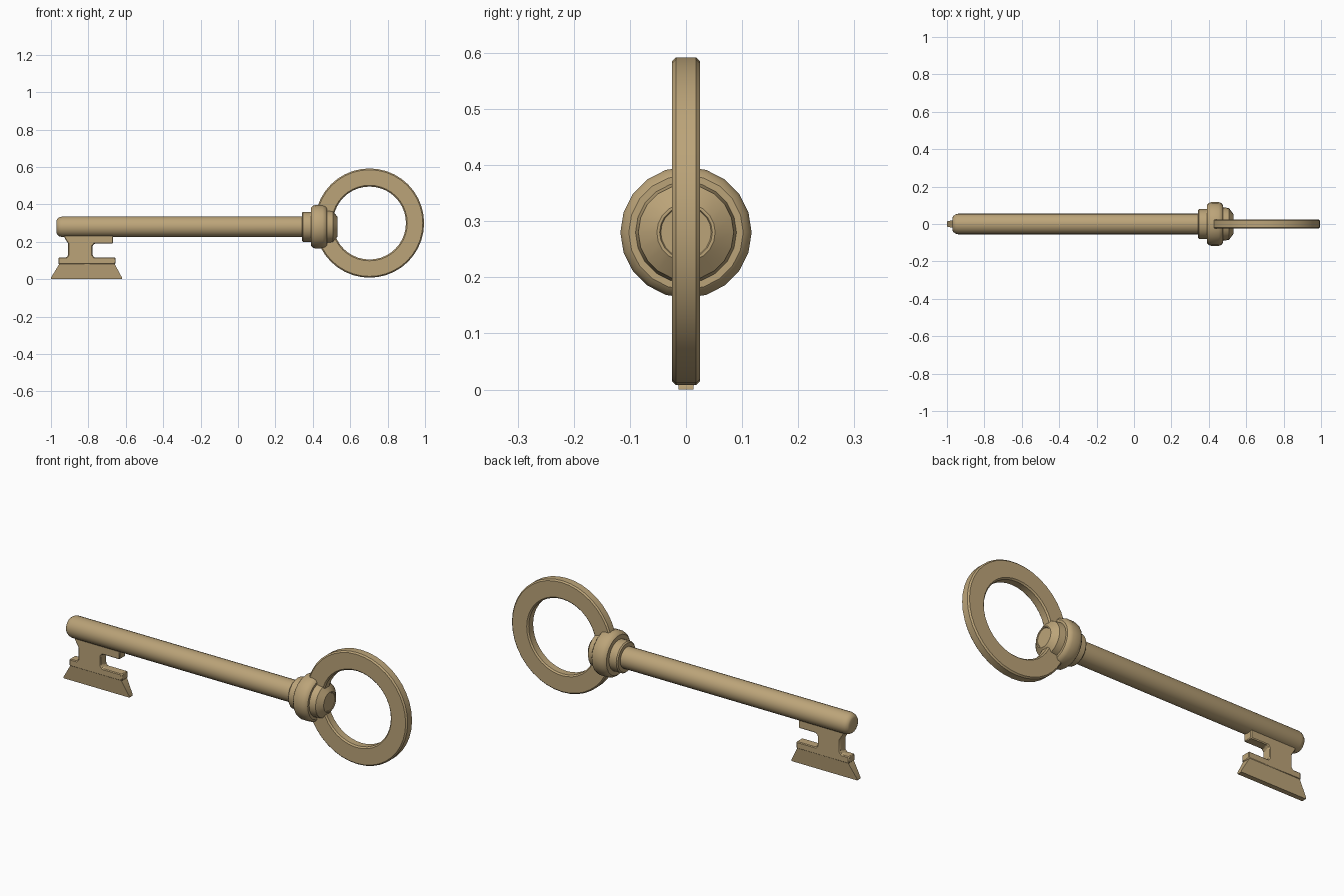
import bpy, bmesh, math
from mathutils import Vector

if "Cube" in bpy.data.objects:
    bpy.data.objects.remove(bpy.data.objects["Cube"])

mat = bpy.data.materials.new("brass")
mat.diffuse_color = (0.50, 0.37, 0.19, 1)
mat.use_nodes = True
mat.node_tree.nodes["Principled BSDF"].inputs["Base Color"].default_value = mat.diffuse_color


def finish(name, bm, bevel=0, angle=35):
    bmesh.ops.recalc_face_normals(bm, faces=bm.faces)
    me = bpy.data.meshes.new(name)
    bm.to_mesh(me)
    bm.free()
    me.materials.append(mat)
    ob = bpy.data.objects.new(name, me)
    bpy.context.collection.objects.link(ob)
    bpy.ops.object.select_all(action='DESELECT')
    ob.select_set(True)
    bpy.context.view_layer.objects.active = ob
    bpy.ops.object.shade_smooth_by_angle(angle=math.radians(angle))
    if bevel:
        m = ob.modifiers.new("bevel", 'BEVEL')
        m.width, m.segments = bevel, 1
        m.limit_method = 'ANGLE'
    return ob


def lathe(name, profile, center, axis, sides, closed=False):
    """Revolve (along, radius) points around the x or y axis."""
    bm = bmesh.new()
    c = Vector(center)
    rings = []
    for i in range(sides):
        a = math.tau * i / sides
        s, k = math.sin(a), math.cos(a)
        rings.append([bm.verts.new(c + (Vector((t, r * s, r * k)) if axis == 'x'
                                        else Vector((r * s, t, r * k))))
                      for t, r in profile])
    n = len(profile)
    for i in range(sides):
        p, q = rings[i], rings[(i + 1) % sides]
        for j in range(n if closed else n - 1):
            k = (j + 1) % n
            bm.faces.new((p[j], p[k], q[k], q[j]))
    if not closed:
        for j in (0, n - 1):
            bm.faces.new([r[j] for r in rings])
    return finish(name, bm)


def plate(name, outline, half, bevel=0):
    """Flat outline in x/z; half maps height z to half thickness."""
    bm = bmesh.new()
    f = [bm.verts.new((x, -half(z), z)) for x, z in outline]
    b = [bm.verts.new((x, half(z), z)) for x, z in outline]
    bm.faces.new(f)
    bm.faces.new(b[::-1])
    n = len(outline)
    for i in range(n):
        j = (i + 1) % n
        bm.faces.new((f[i], b[i], b[j], f[j]))
    return finish(name, bm, bevel)


# Round shaft with a softened tip
lathe("shaft", [(-0.97, 0.034), (-0.966, 0.043), (-0.955, 0.051), (-0.94, 0.055),
                (0.36, 0.055)], (0, 0, 0.28), 'x', 24)

# Stepped collar
lathe("collar", [(0.342, 0.05), (0.342, 0.074), (0.348, 0.08), (0.39, 0.08),
                 (0.39, 0.102), (0.400, 0.112), (0.415, 0.117), (0.452, 0.117),
                 (0.467, 0.112), (0.475, 0.102), (0.475, 0.09), (0.508, 0.085),
                 (0.532, 0.052), (0.532, 0.047), (0.529, 0.045)],
      (0, 0, 0.28), 'x', 20)

# Bow ring, chamfered edges
R, r, h, c = 0.292, 0.195, 0.025, 0.007
lathe("bow_ring", [(-h, r + c), (-h, R - c), (-h + c, R), (h - c, R),
                   (h, R - c), (h, r + c), (h - c, r), (-h + c, r)],
      (0.703, 0, 0.30), 'y', 40, closed=True)

# Notched key bit
plate("bit", [(-0.93, 0.25), (-0.93, 0.225), (-0.908, 0.19), (-0.908, 0.128),
              (-0.918, 0.116), (-0.96, 0.116), (-0.96, 0.08), (-0.655, 0.08),
              (-0.655, 0.116), (-0.768, 0.116), (-0.778, 0.128), (-0.778, 0.178),
              (-0.768, 0.19), (-0.668, 0.19), (-0.668, 0.225), (-0.668, 0.25)],
      lambda z: 0.025, 0.004)

# Flared blade under the bit
plate("bit_blade", [(-0.955, 0.082), (-1.0, 0.008), (-1.0, 0), (-0.62, 0),
                    (-0.62, 0.008), (-0.66, 0.082)],
      lambda z: 0.013 + 0.12 * z)
